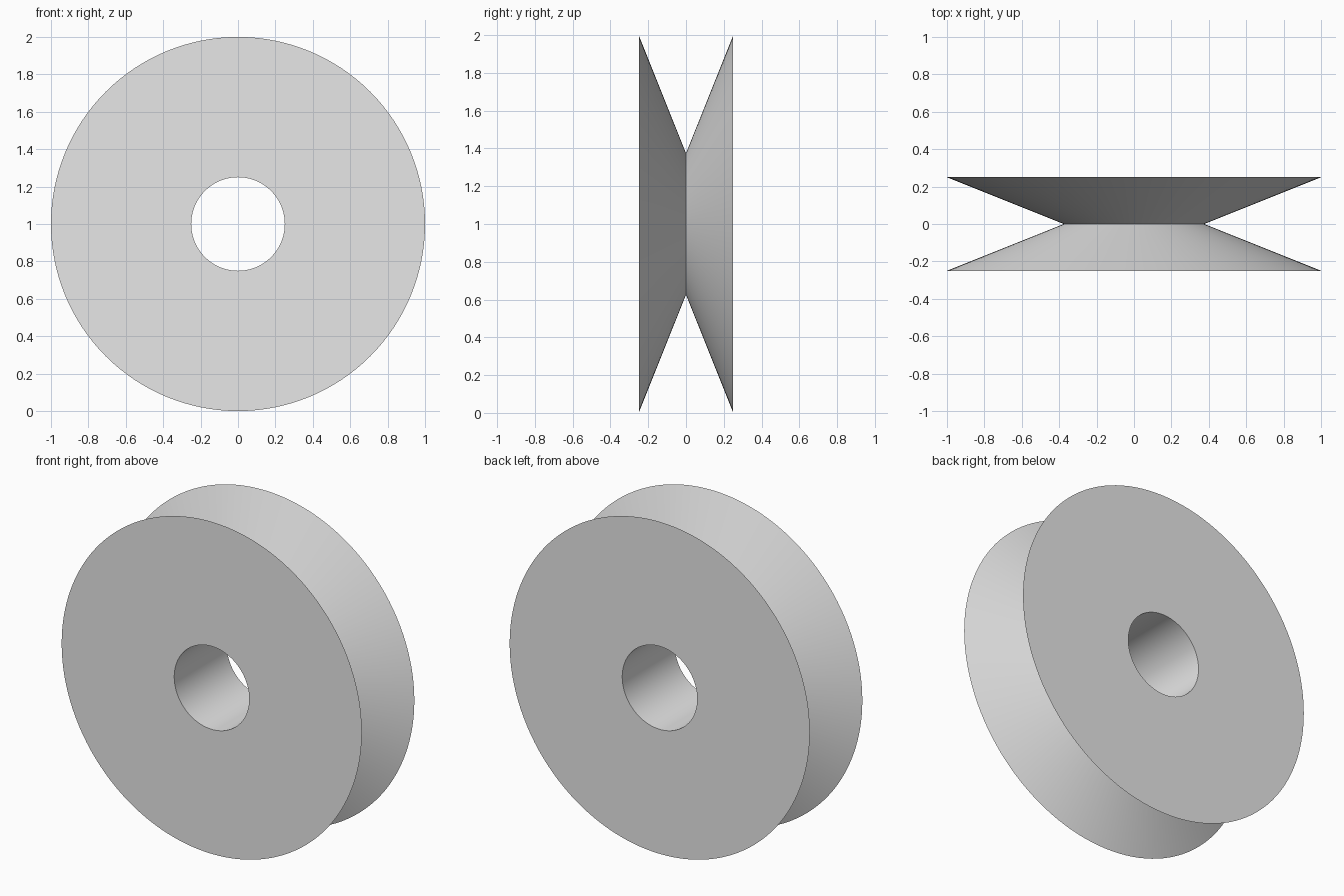
import bpy
import bmesh
import math
from mathutils import Matrix, Vector

SEGMENTS = 128
OUTER, GROOVE, BORE, HALF_WIDTH = 1.0, 0.375, 0.25, 0.25

cube = bpy.data.objects.get("Cube")
if cube:
    bpy.data.objects.remove(cube, do_unlink=True)

# Plain grey material
grey = bpy.data.materials.new("plain_grey")
grey.use_nodes = True
colour = (0.8, 0.8, 0.8, 1.0)
grey.diffuse_color = colour
grey.node_tree.nodes["Principled BSDF"].inputs["Base Color"].default_value = colour

# Cross-section (radius, y): bore, flat side, V groove, flat side
profile = [
    (BORE, -HALF_WIDTH),
    (OUTER, -HALF_WIDTH),
    (GROOVE, 0),
    (OUTER, HALF_WIDTH),
    (BORE, HALF_WIDTH),
]

# Revolve the closed section around the y axis
bm = bmesh.new()
rings = []
for i in range(SEGMENTS):
    turn = Matrix.Rotation(math.tau * i / SEGMENTS, 3, "Y")
    rings.append([bm.verts.new(turn @ Vector((r, y, 0))) for r, y in profile])
for i, ring in enumerate(rings):
    after = rings[(i + 1) % SEGMENTS]
    for j in range(len(profile)):
        k = (j + 1) % len(profile)
        bm.faces.new((ring[j], ring[k], after[k], after[j]))
bmesh.ops.recalc_face_normals(bm, faces=bm.faces)

mesh = bpy.data.meshes.new("grooved_wheel")
bm.to_mesh(mesh)
bm.free()
mesh.materials.append(grey)

wheel = bpy.data.objects.new("grooved_wheel", mesh)
wheel.location.z = OUTER
bpy.context.collection.objects.link(wheel)

# Smooth round surfaces, sharp rims
bpy.ops.object.select_all(action="DESELECT")
wheel.select_set(True)
bpy.context.view_layer.objects.active = wheel
bpy.ops.object.shade_smooth_by_angle(angle=math.radians(30))
